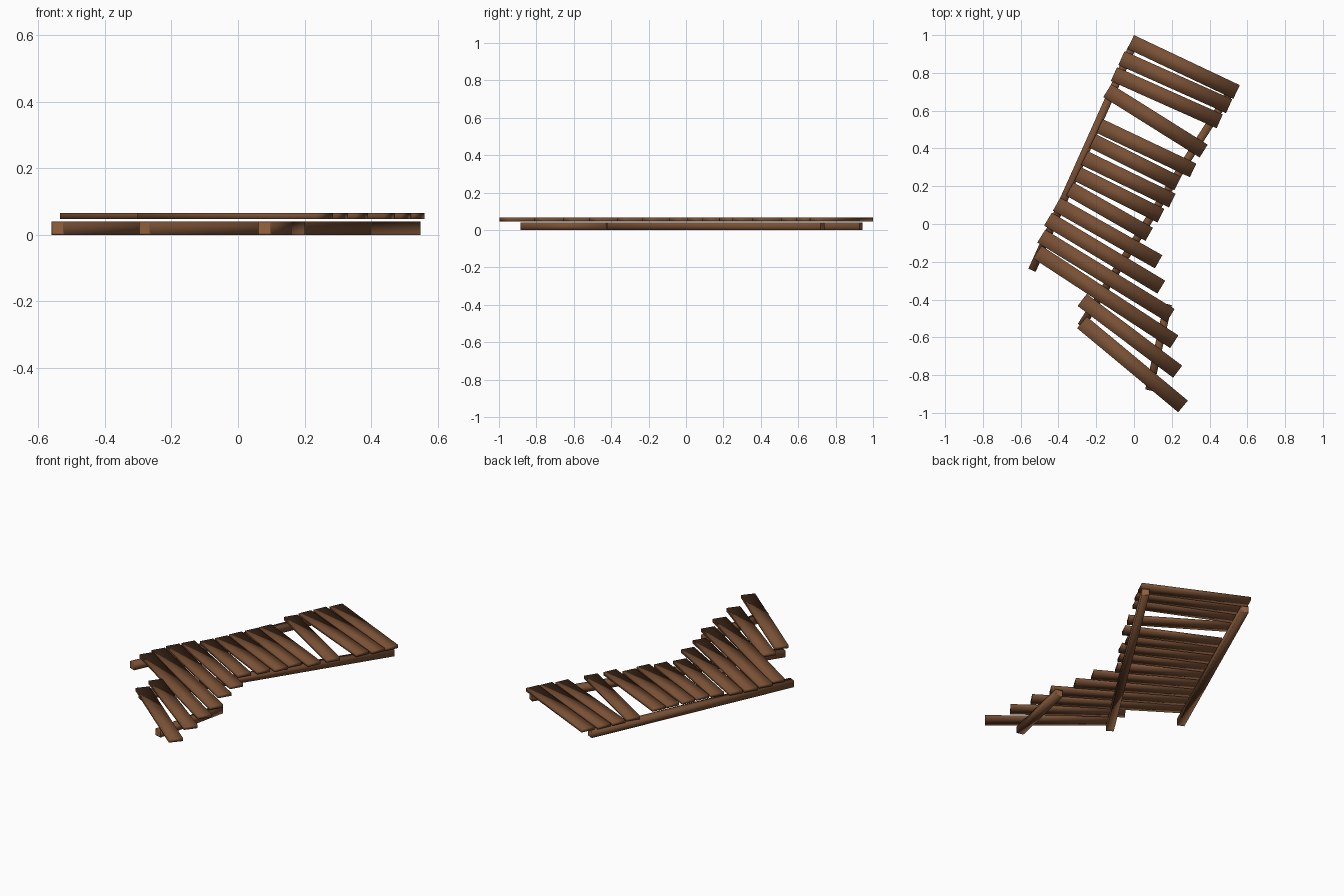
import bpy
import bmesh
from mathutils import Vector

cube = bpy.data.objects.get("Cube")
if cube:
    bpy.data.objects.remove(cube, do_unlink=True)


def make_material(name, rgb):
    mat = bpy.data.materials.new(name)
    mat.use_nodes = True
    color = (*rgb, 1)
    mat.diffuse_color = color
    mat.node_tree.nodes["Principled BSDF"].inputs["Base Color"].default_value = color
    return mat


wood = make_material("brown wood", (0.19, 0.08, 0.035))
cut_wood = make_material("cut wood", (0.30, 0.125, 0.045))


def timber(name, start, end, width, bottom, top, cut_ends=False):
    """Softly shaded bar between two points on its centre line."""
    a, b = Vector(start), Vector(end)
    along = (b - a).normalized()
    side = Vector((-along.y, along.x)) * width / 2
    bm = bmesh.new()
    corners = [a - side, b - side, b + side, a + side]
    base = bm.faces.new([bm.verts.new((p.x, p.y, bottom)) for p in corners])
    new = bmesh.ops.extrude_face_region(bm, geom=[base])["geom"]
    for v in new:
        if isinstance(v, bmesh.types.BMVert):
            v.co.z = top
    bmesh.ops.recalc_face_normals(bm, faces=bm.faces)
    ends = [f for f in bm.faces if abs(f.normal.xy.dot(along)) > 0.9]
    if cut_ends:
        # Paler sawn wood inside the rim of each end
        bmesh.ops.inset_individual(bm, faces=ends, thickness=0.006)
        for f in ends:
            f.material_index = 1
    for f in bm.faces:
        f.smooth = True
    mesh = bpy.data.meshes.new(name)
    bm.to_mesh(mesh)
    bm.free()
    mesh.materials.append(wood)
    mesh.materials.append(cut_wood)
    obj = bpy.data.objects.new(name, mesh)
    bpy.context.collection.objects.link(obj)


# Support beams
timber("right_beam", (-0.54, -0.245), (-0.01, 0.935), 0.042, 0, 0.04, True)
timber("left_beam", (-0.28, -0.54), (0.53, 0.73), 0.042, 0, 0.04, True)
timber("short_beam", (0.08, -0.88), (0.18, -0.425), 0.042, 0, 0.04, True)

# Deck planks: the two ends of each plank's back edge, fanning out forwards
PLANK_WIDTH = 0.08
planks = [
    ((0, 1), (0.56, 0.735)),
    ((-0.05, 0.915), (0.52, 0.66)),
    ((-0.09, 0.83), (0.47, 0.58)),
    ((-0.12, 0.74), (0.39, 0.42)),
    ((-0.165, 0.555), (0.33, 0.32)),
    ((-0.20, 0.475), (0.25, 0.25)),
    ((-0.245, 0.385), (0.22, 0.16)),
    ((-0.28, 0.30), (0.16, 0.08)),
    ((-0.32, 0.22), (0.10, -0.02)),
    ((-0.39, 0.14), (0.15, -0.165)),
    ((-0.435, 0.06), (0.165, -0.30)),
    ((-0.47, -0.03), (0.215, -0.45)),
    ((-0.49, -0.115), (0.235, -0.59)),
    ((-0.25, -0.37), (0.255, -0.75)),
    ((-0.25, -0.49), (0.285, -0.935)),
]
for i, (start, end) in enumerate(planks, 1):
    a, b = Vector(start), Vector(end)
    d = (b - a).normalized()
    shift = Vector((d.y, -d.x)) * PLANK_WIDTH / 2
    timber(f"deck_plank_{i}", a + shift, b + shift, PLANK_WIDTH, 0.047, 0.066)
